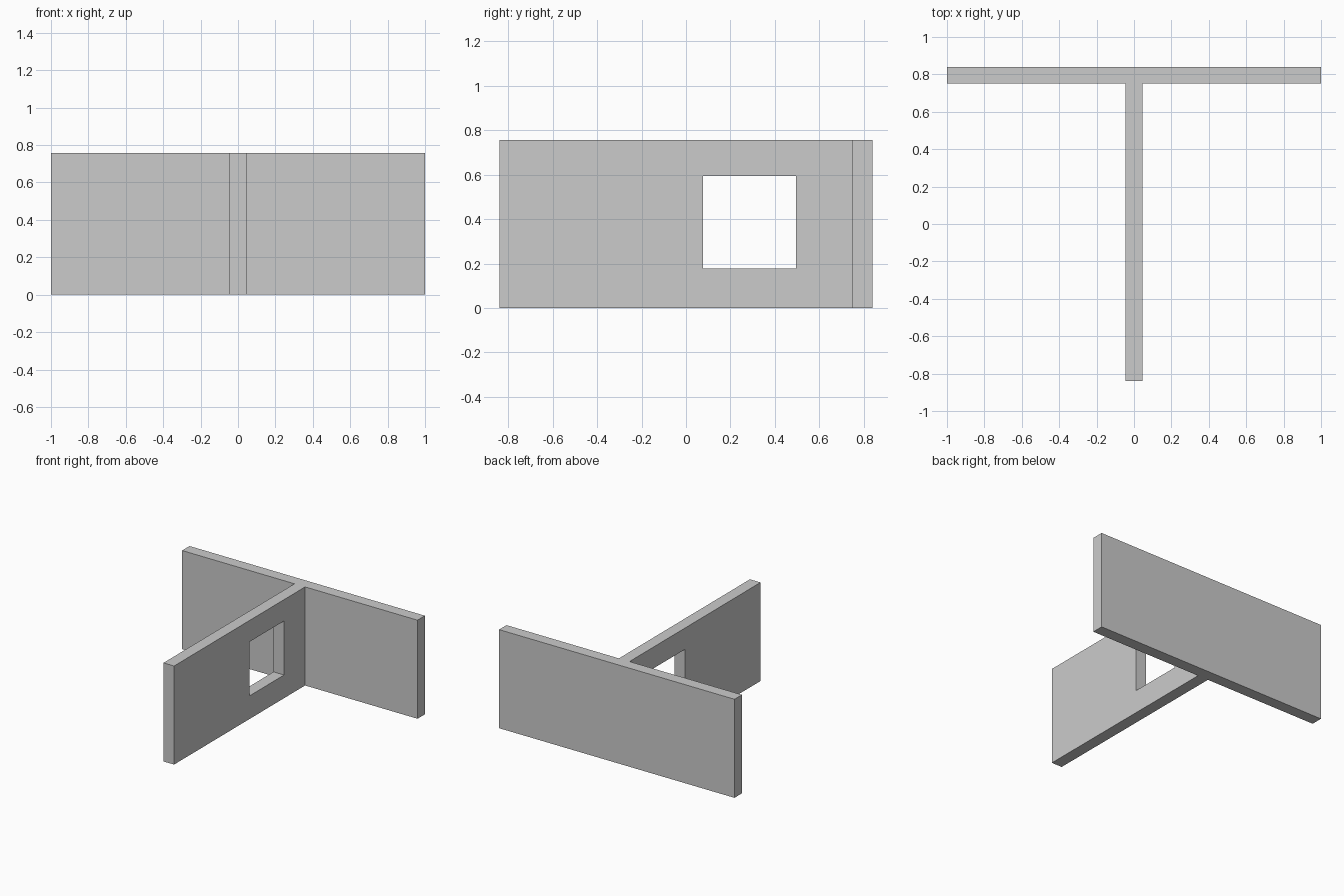
import bpy, bmesh

if "Cube" in bpy.data.objects:
    bpy.data.objects.remove(bpy.data.objects["Cube"])

L, D, H, T = 1.0, 0.84, 0.757, 0.045   # half length, half depth, height, half thickness
INNER = D - 2 * T                      # inner face of the cross wall


def prism(name, outline, z0, z1):
    """Extrude an XY outline from z0 up to z1."""
    bm = bmesh.new()
    base = bm.faces.new([bm.verts.new((x, y, z0)) for x, y in outline])
    top = bmesh.ops.extrude_face_region(bm, geom=[base])["geom"]
    bmesh.ops.translate(bm, vec=(0, 0, z1 - z0),
                        verts=[v for v in top if isinstance(v, bmesh.types.BMVert)])
    bmesh.ops.recalc_face_normals(bm, faces=bm.faces)
    mesh = bpy.data.meshes.new(name)
    bm.to_mesh(mesh)
    bm.free()
    obj = bpy.data.objects.new(name, mesh)
    bpy.context.collection.objects.link(obj)
    return obj


# T-shaped wall: right half of the plan, mirrored for the left
half = [(T, -D), (T, INNER), (L, INNER), (L, D)]
wall = prism("t_wall", half + [(-x, y) for x, y in reversed(half)], 0, H)

# Square window through the stem wall
cutter = prism("window_cutter", [(-0.2, 0.077), (0.2, 0.077), (0.2, 0.495), (-0.2, 0.495)],
               0.178, 0.593)
cutter.hide_render = True

cut = wall.modifiers.new("window", 'BOOLEAN')
cut.operation = 'DIFFERENCE'
cut.solver = 'EXACT'
cut.object = cutter
bpy.context.view_layer.objects.active = wall
bpy.ops.object.modifier_apply(modifier=cut.name)
bpy.data.objects.remove(cutter)
